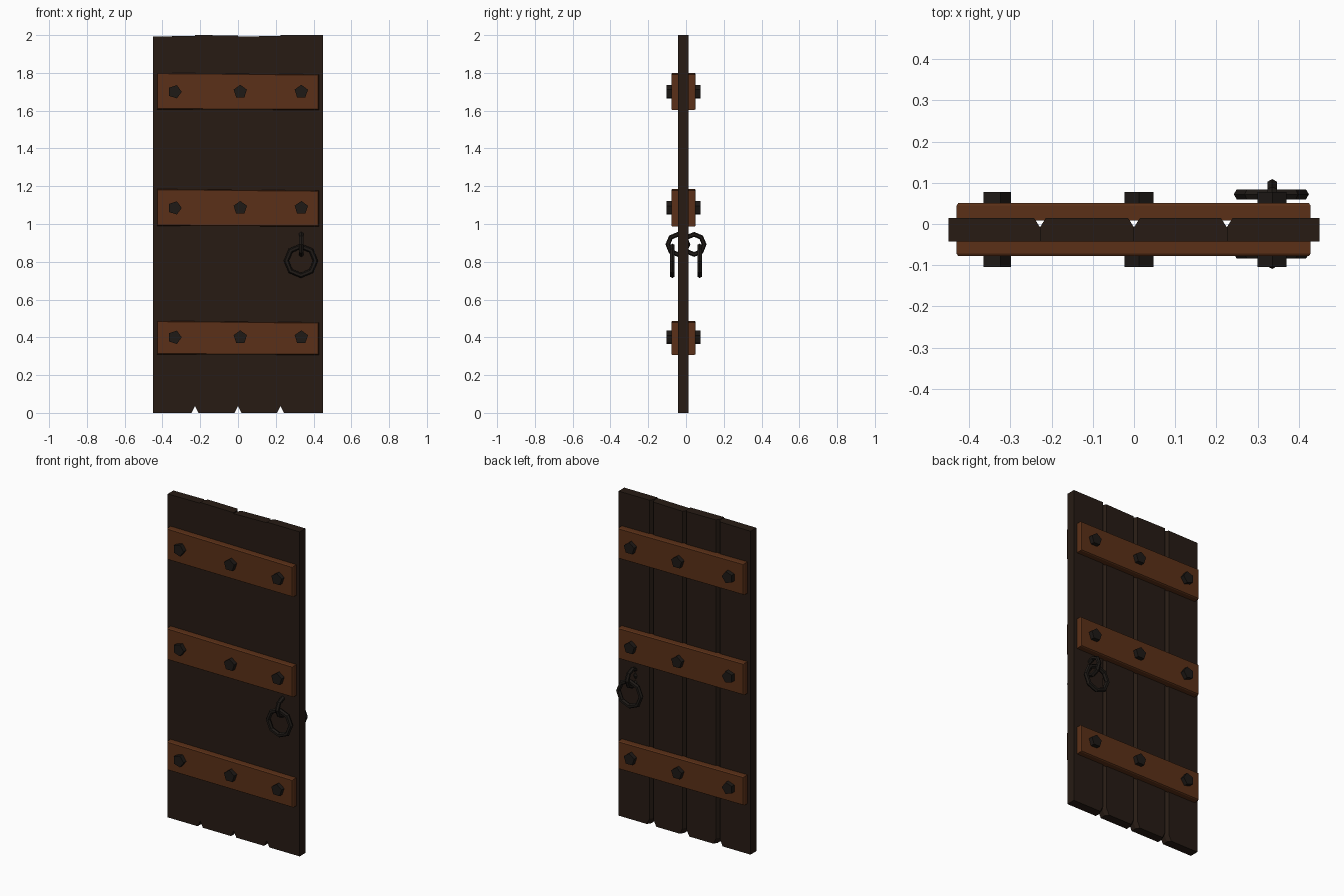
import bpy, bmesh
from math import pi, sin, cos

if "Cube" in bpy.data.objects:
    bpy.data.objects.remove(bpy.data.objects["Cube"])


def material(name, rgb):
    m = bpy.data.materials.new(name)
    m.diffuse_color = (*rgb, 1)
    m.use_nodes = True
    m.node_tree.nodes["Principled BSDF"].inputs["Base Color"].default_value = m.diffuse_color
    return m


DARK = material("dark_wood", (0.020, 0.011, 0.007))
BROWN = material("brown_wood", (0.105, 0.030, 0.009))
IRON = material("iron", (0.013, 0.010, 0.008))


def loft(name, rings, mat):
    """Closed solid through rings of equal point count."""
    bm = bmesh.new()
    vs = [[bm.verts.new(p) for p in ring] for ring in rings]
    n = len(vs[0])
    for a, b in zip(vs, vs[1:]):
        for i in range(n):
            j = (i + 1) % n
            bm.faces.new((a[i], a[j], b[j], b[i]))
    bm.faces.new(vs[0])
    bm.faces.new(vs[-1])
    bmesh.ops.recalc_face_normals(bm, faces=bm.faces)
    me = bpy.data.meshes.new(name)
    bm.to_mesh(me)
    bm.free()
    me.materials.append(mat)
    ob = bpy.data.objects.new(name, me)
    bpy.context.collection.objects.link(ob)
    return ob


# Planks: flat at the front, V grooves at the back, notched at the foot
seams = [-0.45, -0.228, 0.0, 0.225, 0.45]
tops = [(1.993, 1.995), (2.0, 1.998), (1.992, 1.996), (2.0, 2.0)]
for k, (x0, x1) in enumerate(zip(seams, seams[1:])):
    left, right = k > 0, k < 3

    def outline(y, inset):
        a = x0 + inset * left
        b = x1 - inset * right
        n0, n1 = 0.018 * left, 0.018 * right
        return [(a + n0, y, 0), (b - n1, y, 0), (b, y, 0.037 if right else 0.01),
                (b, y, tops[k][1]), (a, y, tops[k][0]), (a, y, 0.037 if left else 0.01)]

    loft(f"plank_{k + 1}", [outline(-0.042, 0), outline(-0.008, 0), outline(0.014, 0.014)], DARK)

# Cross bars and their five-sided bolts on both faces
bars = [(0.31, 0.487, 0.40), (0.99, 1.185, 1.085), (1.607, 1.80, 1.70)]
bolts = [(-0.335, 0.0), (0.012, pi / 2), (0.335, 0.3)]
for k, (z0, z1, zb) in enumerate(bars):
    for side, y_in, y_out, y_bolt in (("front", -0.035, -0.078, -0.104),
                                      ("back", 0.008, 0.051, 0.077)):
        def bar_ring(y, c):
            return [(-0.43 + c, y, z0 + c), (0.428 - c, y, z0 - 0.003 + c),
                    (0.428 - c, y, z1 - 0.008 - c), (-0.43 + c, y, z1 - c)]
        s = 1 if y_out > 0 else -1
        loft(f"{side}_bar_{k + 1}",
             [bar_ring(y_in, 0), bar_ring(y_out - s * 0.006, 0), bar_ring(y_out, 0.004)], BROWN)
        for j, (xb, turn) in enumerate(bolts):
            pts = [(xb + 0.037 * cos(turn + i * 2 * pi / 5),
                    zb + 0.037 * sin(turn + i * 2 * pi / 5)) for i in range(5)]
            loft(f"{side}_bolt_{k + 1}_{j + 1}",
                 [[(x, y, z) for x, z in pts] for y in (y_out - s * 0.01, y_bolt)], IRON)


# Ring handles hanging from eye loops, one per face
def torus(name, loc, rot, major, minor):
    bpy.ops.mesh.primitive_torus_add(location=loc, rotation=rot, major_segments=8,
                                     minor_segments=6, major_radius=major, minor_radius=minor)
    ob = bpy.context.object
    ob.name = name
    ob.data.materials.append(IRON)


for side, s in (("front", -1), ("back", 1)):
    torus(f"{side}_eye_loop", (0.335, s * 0.043, 0.892), (0, pi / 2, 0), 0.053, 0.013)
    torus(f"{side}_pull_ring", (0.333, s * 0.072, 0.805), (pi / 2, 0, 0), 0.077, 0.014)
